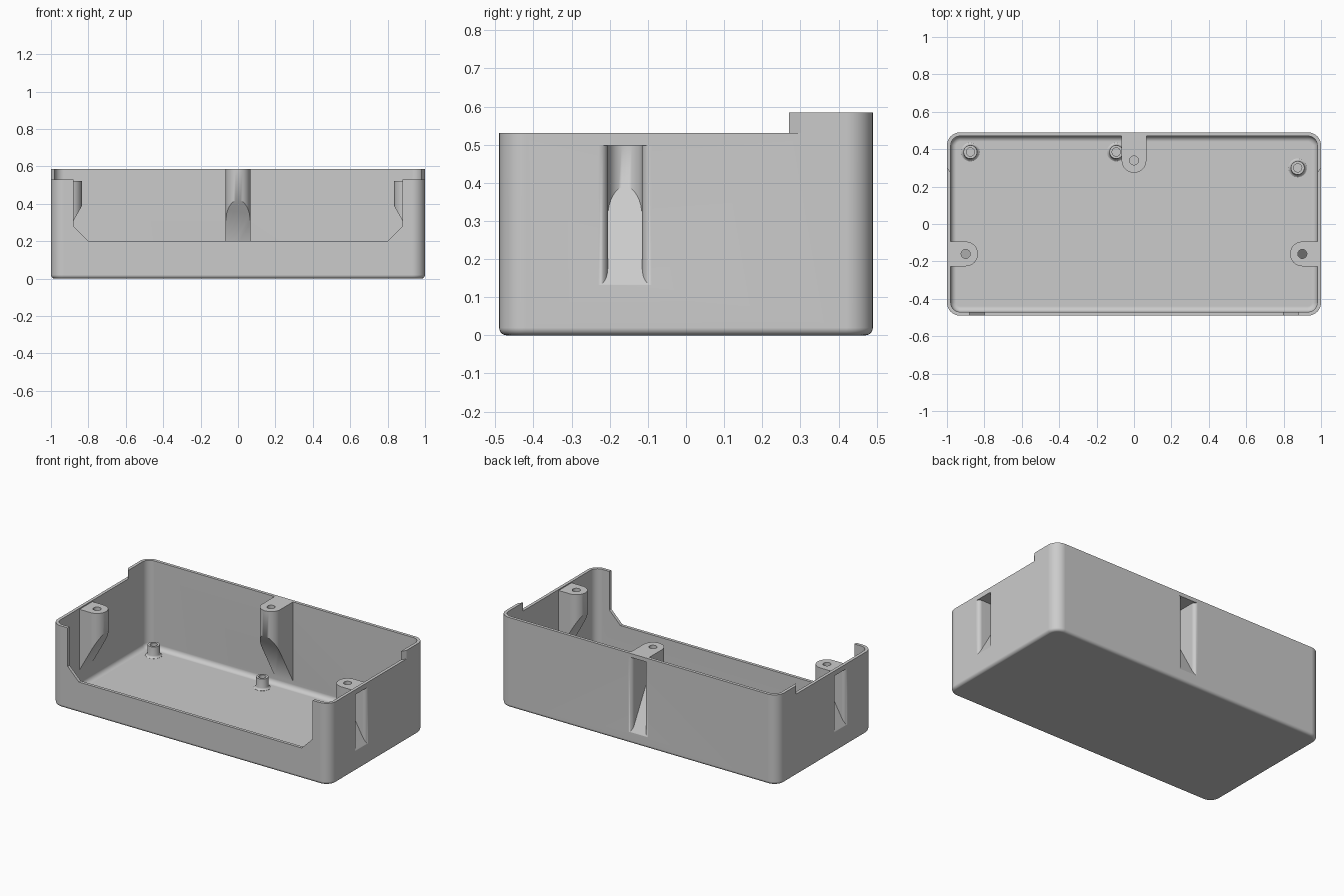
import bpy, bmesh, math

cube = bpy.data.objects.get("Cube")
if cube:
    bpy.data.objects.remove(cube)

HX, HY, WALL, FLOOR = 1.0, 0.49, 0.02, 0.02
HIGH, LOW = 0.585, 0.53
SLOPE = 1.78

grey = bpy.data.materials.new("plain_grey")
grey.use_nodes = True
COLOUR = (0.6, 0.6, 0.6, 1)
grey.diffuse_color = COLOUR
grey.node_tree.nodes["Principled BSDF"].inputs["Base Color"].default_value = COLOUR


def loft(name, rings):
    """Closed solid through rings of equal point count, capped at both ends."""
    bm = bmesh.new()
    loops = [[bm.verts.new(p) for p in ring] for ring in rings]
    n = len(loops[0])
    for a, b in zip(loops, loops[1:]):
        for i in range(n):
            j = (i + 1) % n
            bm.faces.new((a[i], a[j], b[j], b[i]))
    bm.faces.new(loops[0][::-1])
    bm.faces.new(loops[-1])
    bmesh.ops.recalc_face_normals(bm, faces=bm.faces)
    mesh = bpy.data.meshes.new(name)
    bm.to_mesh(mesh)
    bm.free()
    mesh.materials.append(grey)
    obj = bpy.data.objects.new(name, mesh)
    bpy.context.collection.objects.link(obj)
    return obj


def arc(cx, cy, r, start, end, steps=8):
    angles = [math.radians(start + (end - start) * i / steps) for i in range(steps + 1)]
    return [(cx + r * math.cos(a), cy + r * math.sin(a)) for a in angles]


def circle(cx, cy, r, z):
    return [(x, y, z) for x, y in arc(cx, cy, r, 0, 360, 32)[:-1]]


def rounded_rect(hx, hy, r, z):
    pts = []
    for i, (sx, sy) in enumerate([(1, 1), (-1, 1), (-1, -1), (1, -1)]):
        pts += arc(sx * (hx - r), sy * (hy - r), r, 90 * i, 90 * i + 90)
    return [(x, y, z) for x, y in pts]


def tub(name, hx, hy, r, z0, z1, fillet):
    """Rounded block whose bottom edge is rounded too."""
    rings = []
    for i in range(7):
        a = math.radians(15 * i)
        inset = fillet * (1 - math.sin(a))
        rings.append(rounded_rect(hx - inset, hy - inset, r - inset,
                                  z0 + fillet * (1 - math.cos(a))))
    return loft(name, rings + [rounded_rect(hx, hy, r, z1)])


def combine(target, tool, operation):
    mod = target.modifiers.new("combine", 'BOOLEAN')
    mod.operation, mod.solver, mod.object = operation, 'EXACT', tool
    bpy.context.view_layer.objects.active = target
    bpy.ops.object.modifier_apply(modifier=mod.name)
    bpy.data.objects.remove(tool)


def finish(obj):
    bpy.ops.object.select_all(action='DESELECT')
    obj.select_set(True)
    bpy.context.view_layer.objects.active = obj
    bpy.ops.object.shade_smooth_by_angle(angle=math.radians(32))
    mod = obj.modifiers.new("even_shading", 'WEIGHTED_NORMAL')
    mod.keep_sharp = True


# Hollow case
shell = tub("case_shell", HX, HY, 0.07, 0, HIGH, 0.02)
cavity = tub("cavity", HX - WALL, HY - WALL, 0.05, FLOOR, 1, 0.03)
combine(shell, cavity, 'DIFFERENCE')

# Lower rim at the front, with slanted step ends
rim = [(-1.1, -1), (1.1, -1), (1.1, 0.45), (0.95, 0.225), (-0.95, 0.225), (-1.1, 0.45)]
combine(shell, loft("rim_cut", [[(x, y, z) for x, y in rim] for z in (LOW, 1)]), 'DIFFERENCE')

# Front opening with chamfered lower corners
gap = [(-0.8, 0.2), (0.8, 0.2), (0.88, 0.28), (0.88, 1), (-0.88, 1), (-0.88, 0.28)]
combine(shell, loft("front_gap", [[(x, y, z) for x, z in gap] for y in (-0.6, -0.44)]),
        'DIFFERENCE')


# Screw bosses: d is the depth in from the outer wall, w runs along the wall
def on_left(d, w):
    return HX - d, w - 0.16


def on_right(d, w):
    return d - HX, w - 0.16


def on_back(d, w):
    return w, HY - d


def sloped_column(name, outline, place, base, top):
    """Column with a slanted underside that rises away from the wall."""
    low = [(*place(d, w), base + SLOPE * d) for d, w in outline]
    high = [(*place(d, w), top) for d, w in outline]
    return loft(name, [low, high])


R_BOSS, R_POCKET, FLARE = 0.066, 0.045, 0.025
# placement, screw depth, height of the slope's tip, top of the boss
bosses = [(on_left, 0.1, 0.39, 0.523), (on_right, 0.1, 0.39, 0.523),
          (on_back, 0.15, 0.42, HIGH)]

for place, depth, tip, top in bosses:
    outline = [(0.01, -R_BOSS)] + arc(depth, 0, R_BOSS, -90, 90, 16) + [(0.01, R_BOSS)]
    base = tip - SLOPE * (depth + R_BOSS)
    combine(shell, sloped_column("boss", outline, place, base, top), 'UNION')

for place, depth, tip, top in bosses:
    # Access pocket from outside, flared where it meets the wall
    edge = R_POCKET + FLARE
    lower = arc(FLARE, -edge, FLARE, 180, 90, 6)
    upper = [(d, -w) for d, w in reversed(lower)]
    outline = ([(-0.02, -edge)] + lower + arc(depth, 0, R_POCKET, -90, 90, 16)
               + upper + [(-0.02, edge)])
    base = tip - SLOPE * (depth + R_POCKET)
    combine(shell, sloped_column("pocket", outline, place, base, top - 0.025), 'DIFFERENCE')
    # Screw hole through the boss top
    x, y = place(depth, 0)
    hole = loft("screw_hole", [circle(x, y, 0.024, z) for z in (top - 0.06, top + 0.05)])
    combine(shell, hole, 'DIFFERENCE')

finish(shell)

# Hollow standoffs on the floor, flared at the foot
standoff_profile = [(0.05, 0.01), (0.05, 0.021), (0.043, 0.025), (0.038, 0.034),
                    (0.036, 0.09), (0.022, 0.09), (0.022, 0.03)]
for i, (x, y) in enumerate([(-0.875, 0.385), (-0.095, 0.385), (0.875, 0.3)]):
    finish(loft(f"standoff_{i + 1}", [circle(x, y, r, z) for r, z in standoff_profile]))
